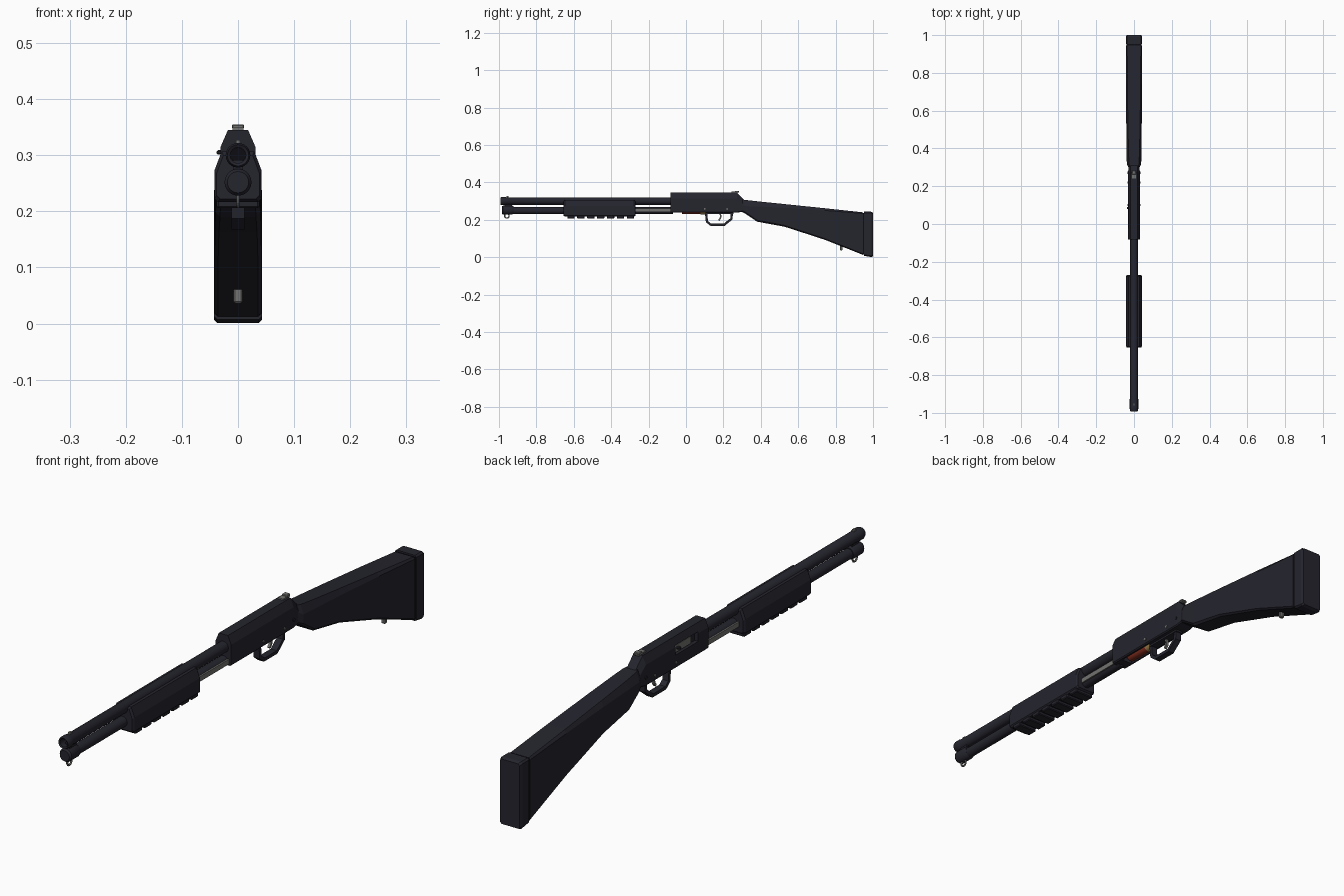
import bpy, bmesh, math
from mathutils import Matrix

cube = bpy.data.objects.get("Cube")
if cube:
    bpy.data.objects.remove(cube, do_unlink=True)


def material(name, rgb):
    m = bpy.data.materials.new(name)
    m.use_nodes = True
    m.diffuse_color = (*rgb, 1)
    bsdf = next(n for n in m.node_tree.nodes if n.type == 'BSDF_PRINCIPLED')
    bsdf.inputs["Base Color"].default_value = (*rgb, 1)
    return m


DARK = material("gunmetal black", (0.018, 0.018, 0.027))
STEEL = material("grey steel", (0.17, 0.17, 0.16))
RED = material("shell red", (0.25, 0.03, 0.015))
BRASS = material("brass", (0.4, 0.25, 0.08))
HOLE = material("deep black", (0.004, 0.004, 0.006))


def finish(name, bm, mat, smooth=False):
    bmesh.ops.recalc_face_normals(bm, faces=bm.faces)
    me = bpy.data.meshes.new(name)
    bm.to_mesh(me)
    bm.free()
    me.materials.append(mat)
    ob = bpy.data.objects.new(name, me)
    bpy.context.collection.objects.link(ob)
    if smooth:
        bpy.ops.object.select_all(action='DESELECT')
        ob.select_set(True)
        bpy.context.view_layer.objects.active = ob
        bpy.ops.object.shade_smooth_by_angle(angle=math.radians(35))
    return ob


def bridge(bm, rings, caps=True):
    n = len(rings[0])
    for a, b in zip(rings, rings[1:]):
        for i in range(n):
            bm.faces.new((a[i], a[(i + 1) % n], b[(i + 1) % n], b[i]))
    if caps:
        bm.faces.new(rings[0])
        bm.faces.new(rings[-1])


def loft(name, sections, mat=DARK):
    """Each section: y, top, bottom, half width, top chamfer x and z, bottom chamfer."""
    bm = bmesh.new()
    rings = []
    for y, t, b, w, cx, cz, c in sections:
        half = [(w - c, b), (w, b + c), (w, t - cz), (w - cx, t)]
        pts = half + [(-x, z) for x, z in reversed(half)]
        rings.append([bm.verts.new((x, y, z)) for x, z in pts])
    bridge(bm, rings)
    return finish(name, bm, mat)


def lathe(name, profile, z, mat=DARK, x=0, sides=24):
    """Spin (radius, y) points about an axis along y."""
    bm = bmesh.new()
    rings = [[bm.verts.new((x + r * math.cos(2 * math.pi * i / sides), y,
                            z + r * math.sin(2 * math.pi * i / sides)))
              for i in range(sides)] for r, y in profile]
    bridge(bm, rings)
    return finish(name, bm, mat, True)


def box(name, centre, size, mat=DARK, bevel=0):
    bm = bmesh.new()
    bmesh.ops.create_cube(bm, size=1, matrix=Matrix.Translation(centre) @ Matrix.Diagonal((*size, 1)))
    if bevel:
        bmesh.ops.bevel(bm, geom=bm.edges[:], offset=bevel, segments=1, affect='EDGES')
    return finish(name, bm, mat)


def ribbon(name, path, width, thick, mat=DARK):
    """Flat band following (y, z) points, spanning the x direction."""
    bm = bmesh.new()
    cols = [[bm.verts.new((s * width / 2, y, z)) for s in (-1, 1)] for y, z in path]
    for a, b in zip(cols, cols[1:]):
        bm.faces.new((a[0], a[1], b[1], b[0]))
    ob = finish(name, bm, mat)
    mod = ob.modifiers.new("thickness", 'SOLIDIFY')
    mod.thickness, mod.offset = thick, 0
    mod.use_even_offset = True
    return ob


def pin(name, side, y, z, r=0.005, mat=STEEL):
    bm = bmesh.new()
    bmesh.ops.create_cone(bm, cap_ends=True, segments=10, radius1=r, radius2=r, depth=0.006,
                          matrix=Matrix.Translation((side * 0.031, y, z)) @ Matrix.Rotation(math.pi / 2, 4, 'Y'))
    return finish(name, bm, mat, True)


# Barrel with bore and front bead
lathe("barrel", [(0.014, -0.90), (0.014, -0.99), (0.019, -0.993), (0.022, -0.985), (0.022, -0.965),
                 (0.020, -0.96), (0.020, -0.07)], 0.30)
lathe("bore_plug", [(0.0138, -0.93), (0.0138, -0.91)], 0.30, HOLE)
box("front_bead", (0, -0.955, 0.323), (0.008, 0.012, 0.008), STEEL)

# Magazine tube, its cap and the barrel clamp
lathe("magazine_tube", [(0.0185, -0.94), (0.0185, -0.07)], 0.25)
lathe("magazine_cap", [(0.019, -0.985), (0.024, -0.978), (0.024, -0.93), (0.020, -0.922)], 0.252)
box("barrel_clamp", (0, -0.95, 0.277), (0.018, 0.04, 0.03))

# Sling loops
bpy.ops.mesh.primitive_torus_add(major_segments=16, minor_segments=6, major_radius=0.012,
                                 minor_radius=0.0035, location=(0, -0.958, 0.221),
                                 rotation=(0, math.pi / 2, 0))
bpy.context.object.name = "front_sling_loop"
bpy.context.object.data.materials.append(STEEL)
box("rear_sling_stud", (0, 0.83, 0.05), (0.016, 0.014, 0.028), STEEL, 0.003)

# Sliding forend with grip ribs
loft("forend", [(-0.655, 0.30, 0.222, 0.038, 0.012, 0.032, 0.006),
                (-0.648, 0.307, 0.217, 0.042, 0.013, 0.034, 0.006),
                (-0.277, 0.307, 0.217, 0.042, 0.013, 0.034, 0.006),
                (-0.270, 0.30, 0.222, 0.038, 0.012, 0.032, 0.006)])
RIBS = 7
for i in range(RIBS):
    box(f"forend_rib_{i + 1}", (0, -0.615 + i * 0.053, 0.214), (0.076, 0.039, 0.016), DARK, 0.003)

# Action bars between forend and receiver
for side, label in ((1, "left"), (-1, "right")):
    box(f"{label}_action_bar", (side * 0.019, -0.17, 0.252), (0.006, 0.22, 0.018), STEEL)

# Receiver with ejection port on the right side
receiver = loft("receiver", [(-0.083, 0.345, 0.238, 0.031, 0.013, 0.03, 0.004),
                             (0.272, 0.345, 0.238, 0.031, 0.013, 0.03, 0.004),
                             (0.315, 0.303, 0.245, 0.029, 0.012, 0.025, 0.004)])
cutters = [box("port_cutter", (-0.035, 0.04, 0.303), (0.036, 0.13, 0.034)),
           box("loading_cutter", (0, 0.035, 0.235), (0.042, 0.15, 0.04))]
for c in cutters:
    c.hide_render = True
    c.hide_viewport = True
    c.display_type = 'WIRE'
    mod = receiver.modifiers.new(c.name, 'BOOLEAN')
    mod.operation, mod.object, mod.solver = 'DIFFERENCE', c, 'EXACT'
box("bolt", (-0.02, 0.055, 0.303), (0.010, 0.098, 0.026), STEEL)
box("bolt_handle", (-0.03, 0.085, 0.305), (0.016, 0.012, 0.008), DARK, 0.002)
for side, label in ((1, "left"), (-1, "right")):
    pin(f"{label}_front_pin", side, 0.10, 0.258)
    pin(f"{label}_rear_pin", side, 0.22, 0.258)
    pin(f"{label}_tang_pin", side, 0.272, 0.27, 0.006, DARK)

# Safety catch on top
box("safety_base", (0, 0.262, 0.347), (0.02, 0.04, 0.006), STEEL)
box("safety_button", (0, 0.273, 0.351), (0.022, 0.02, 0.008), STEEL, 0.002)

# Shell waiting in the loading gate
lathe("shell_case", [(0.014, -0.022), (0.017, -0.016), (0.017, 0.078)], 0.247, RED)
lathe("shell_base", [(0.0175, 0.078), (0.0175, 0.100), (0.0185, 0.100), (0.0185, 0.105)], 0.247, BRASS)

# Trigger and guard
box("guard_plate", (0, 0.18, 0.237), (0.03, 0.15, 0.012))
ribbon("trigger_guard", [(0.107, 0.24), (0.112, 0.19), (0.132, 0.174), (0.205, 0.174),
                         (0.243, 0.205), (0.245, 0.24)], 0.024, 0.012)
ribbon("trigger", [(0.178, 0.24), (0.186, 0.222), (0.184, 0.208), (0.175, 0.197)], 0.009, 0.008, STEEL)

# Stock and butt pad
loft("stock", [(0.295, 0.309, 0.245, 0.028, 0.010, 0.022, 0.006),
               (0.318, 0.306, 0.232, 0.038, 0.012, 0.033, 0.008),
               (0.38, 0.299, 0.190, 0.040, 0.011, 0.028, 0.008),
               (0.527, 0.284, 0.163, 0.041, 0.009, 0.020, 0.007),
               (0.74, 0.262, 0.094, 0.042, 0.007, 0.012, 0.006),
               (0.945, 0.240, 0.013, 0.042, 0.006, 0.006, 0.006)])
box("pad_spacer", (0, 0.948, 0.126), (0.078, 0.012, 0.222), HOLE)
loft("butt_pad", [(0.952, 0.243, 0.007, 0.043, 0.006, 0.006, 0.006),
                  (0.99, 0.243, 0.001, 0.043, 0.006, 0.006, 0.006),
                  (1.0, 0.238, 0.005, 0.039, 0.006, 0.006, 0.006)])
